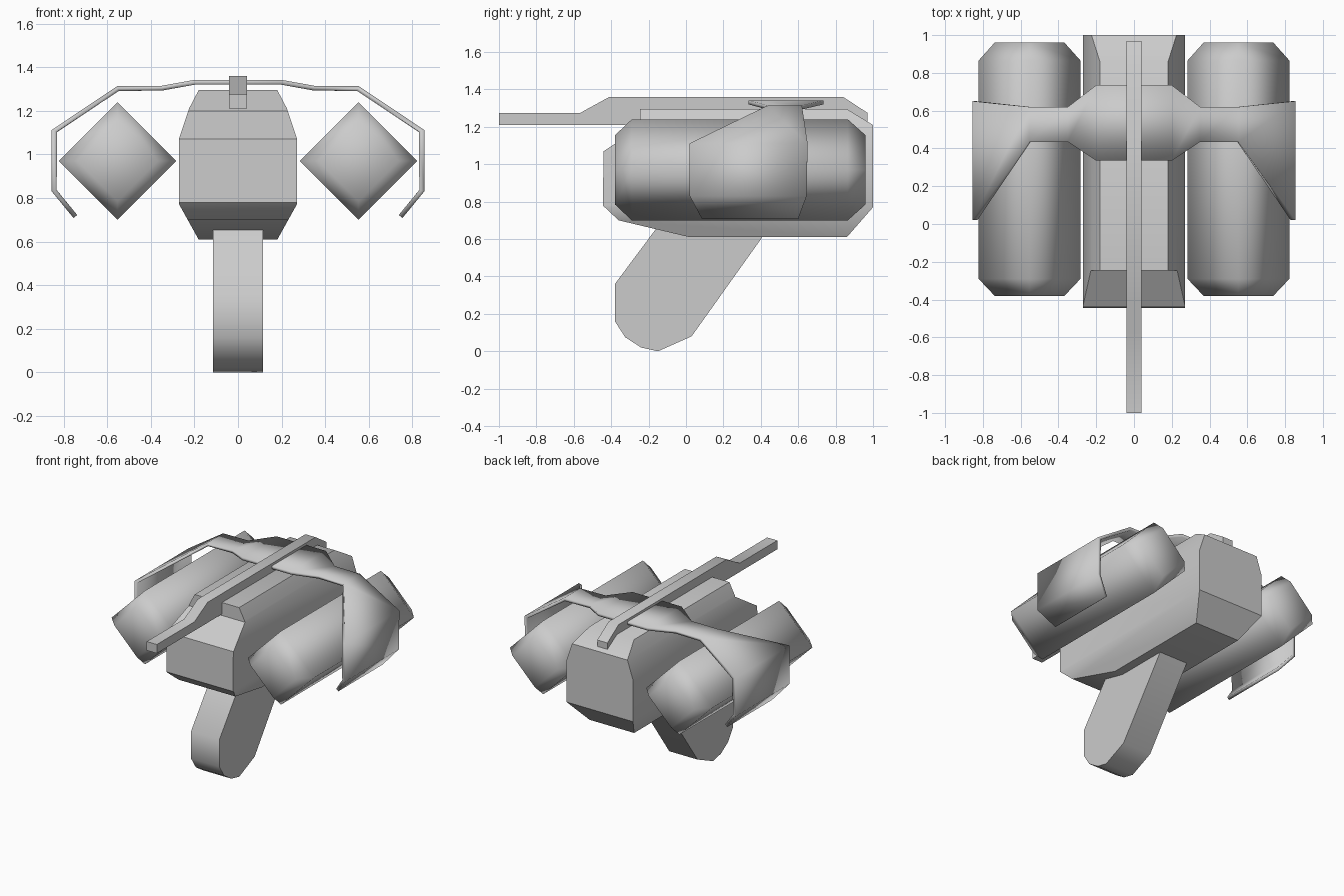
import bpy, bmesh, math
from mathutils import Matrix

if "Cube" in bpy.data.objects:
    bpy.data.objects.remove(bpy.data.objects["Cube"])


def finish(name, bm, angle=40, recalc=True):
    if recalc:
        bmesh.ops.recalc_face_normals(bm, faces=bm.faces[:])
    mesh = bpy.data.meshes.new(name)
    bm.to_mesh(mesh)
    bm.free()
    ob = bpy.data.objects.new(name, mesh)
    bpy.context.collection.objects.link(ob)
    smooth(ob, angle)
    return ob


def smooth(ob, angle):
    bpy.ops.object.select_all(action='DESELECT')
    ob.select_set(True)
    bpy.context.view_layer.objects.active = ob
    bpy.ops.object.shade_smooth_by_angle(angle=math.radians(angle))


def prism(name, profile, axis, a, b, angle=40):
    """Extrude a profile: (y, z) points along x, or (x, z) points along y."""
    bm = bmesh.new()
    place = (lambda u, v, t: (t, u, v)) if axis == 'x' else (lambda u, v, t: (u, t, v))
    lo = [bm.verts.new(place(u, v, a)) for u, v in profile]
    hi = [bm.verts.new(place(u, v, b)) for u, v in profile]
    bm.faces.new(lo)
    bm.faces.new(hi[::-1])
    n = len(profile)
    for i in range(n):
        j = (i + 1) % n
        bm.faces.new((lo[i], hi[i], hi[j], lo[j]))
    return finish(name, bm, angle)


# Central hull: side profile intersected with the front section
hull = prism("hull", [(-0.245, 1.295), (-0.245, 1.2), (-0.44, 1.07), (-0.445, 0.78),
                      (-0.36, 0.70), (0.02, 0.61), (0.86, 0.61), (1.0, 0.77),
                      (1.0, 1.21), (0.86, 1.295)], 'x', -0.4, 0.4)
half = [(0.17, 1.295), (0.225, 1.21), (0.27, 1.075), (0.27, 0.77), (0.17, 0.61)]
half = [(x, z + (0.02 if z > 1.29 else -0.02 if z < 0.62 else 0)) for x, z in half]
section = prism("hull_section", half + [(-x, z) for x, z in half[::-1]], 'y', -0.6, 1.2)
section.hide_render = True
cut = hull.modifiers.new("section", 'BOOLEAN')
cut.operation = 'INTERSECT'
cut.solver = 'EXACT'
cut.object = section
bpy.ops.object.select_all(action='DESELECT')
bpy.context.view_layer.objects.active = hull
hull.select_set(True)
bpy.ops.object.modifier_apply(modifier=cut.name)
bpy.data.objects.remove(section)
smooth(hull, 50)

# Slanted leg under the hull
prism("leg", [(-0.38, 0.36), (-0.38, 0.16), (-0.325, 0.075), (-0.24, 0.02), (-0.15, 0.0),
              (0.03, 0.08), (0.44, 0.655), (-0.16, 0.655)], 'x', -0.115, 0.115, 50)

# Long top rail
prism("rail", [(-1.0, 1.275), (-1.0, 1.21), (0.94, 1.21), (0.97, 1.225), (0.97, 1.275),
               (0.84, 1.36), (-0.41, 1.36), (-0.565, 1.275)], 'x', -0.041, 0.041)

# Diamond side pods with tapered ends
for side, label in ((-1, "left"), (1, "right")):
    bm = bmesh.new()
    rings = []
    for y, r in ((-0.38, 0.185), (-0.29, 0.27), (0.865, 0.27), (0.96, 0.185)):
        rings.append([bm.verts.new((side * 0.553 + r * math.cos(k * math.pi / 2), y,
                                    0.97 + r * math.sin(k * math.pi / 2))) for k in range(4)])
    for a, b in zip(rings, rings[1:]):
        for k in range(4):
            bm.faces.new((a[k], a[(k + 1) % 4], b[(k + 1) % 4], b[k]))
    bm.faces.new(rings[0])
    bm.faces.new(rings[-1])
    finish("pod_" + label, bm, 100)

# Wing band wrapping over both pods: x, z, front y, back y
stations = [(0.2, 1.342, 0.335, 0.735), (0.35, 1.315, 0.435, 0.62),
            (0.555, 1.313, 0.435, 0.62), (0.855, 1.112, 0.02, 0.65),
            (0.855, 0.83, 0.02, 0.645), (0.755, 0.708, 0.085, 0.60)]
stations = [(-x, z, f, b) for x, z, f, b in stations[::-1]] + stations
bm = bmesh.new()
front = [bm.verts.new((x, f, z)) for x, z, f, b in stations]
back = [bm.verts.new((x, b, z)) for x, z, f, b in stations]
for i in range(len(stations) - 1):
    bm.faces.new((front[i], front[i + 1], back[i + 1], back[i]))
wings = finish("wing_band", bm, 40, recalc=False)
thick = wings.modifiers.new("thickness", 'SOLIDIFY')
thick.thickness = 0.022
thick.offset = -1
thick.use_even_offset = True
